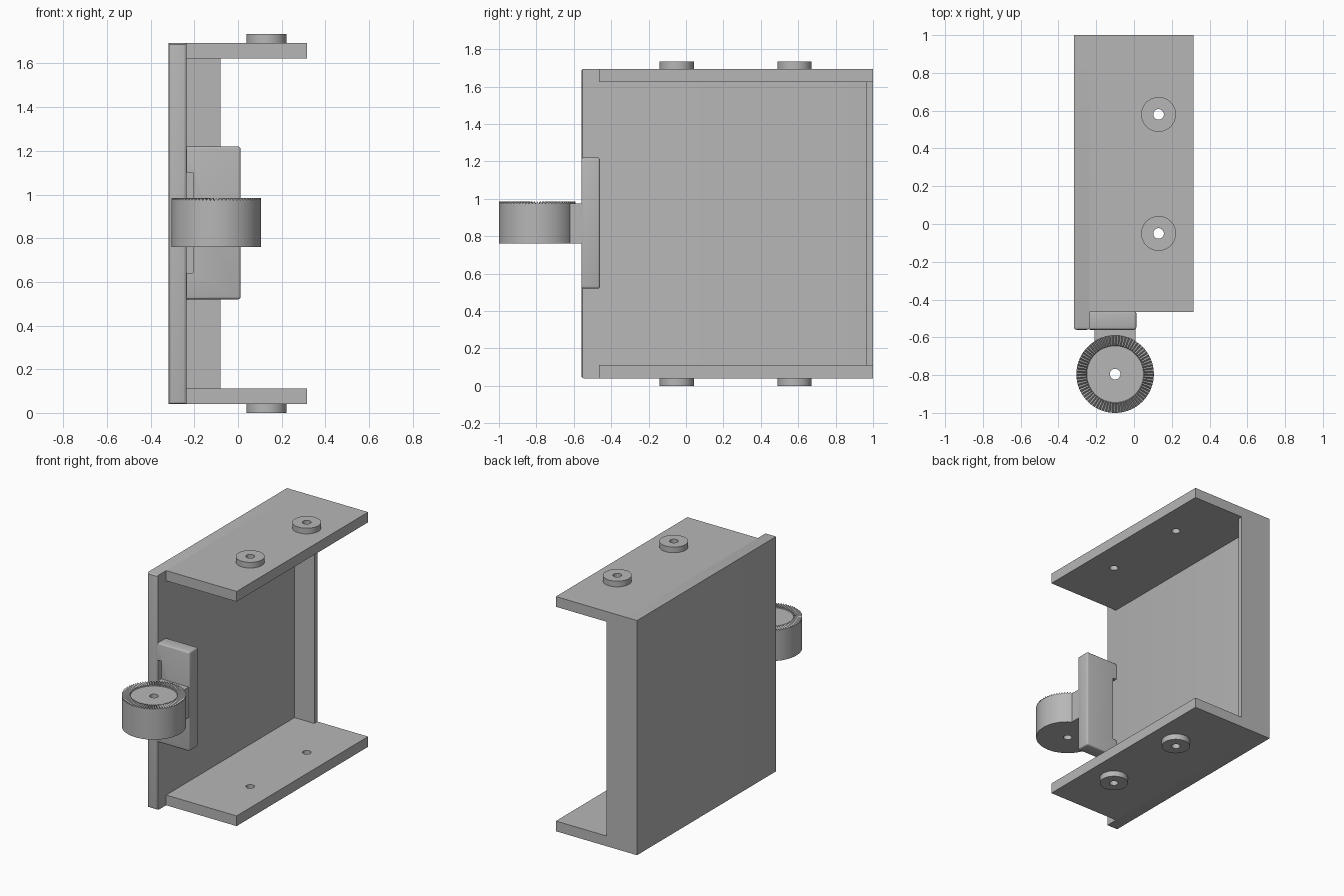
import bpy, bmesh, math

if "Cube" in bpy.data.objects:
    bpy.data.objects.remove(bpy.data.objects["Cube"])

grey = bpy.data.materials.new("plain_grey")
grey.use_nodes = True
colour = (0.47, 0.47, 0.47, 1)
grey.diffuse_color = colour
grey.node_tree.nodes["Principled BSDF"].inputs["Base Color"].default_value = colour


def finish(bm, name, smooth=True):
    bmesh.ops.recalc_face_normals(bm, faces=bm.faces[:])
    mesh = bpy.data.meshes.new(name)
    bm.to_mesh(mesh)
    bm.free()
    mesh.materials.append(grey)
    obj = bpy.data.objects.new(name, mesh)
    bpy.context.collection.objects.link(obj)
    bpy.ops.object.select_all(action="DESELECT")
    obj.select_set(True)
    bpy.context.view_layer.objects.active = obj
    if smooth:
        bpy.ops.object.shade_smooth_by_angle(angle=math.radians(30))
    return obj


def prism(name, points, direction, rounded=None, radius=0.014):
    """Extrude a flat outline; round the edges chosen by the rule."""
    bm = bmesh.new()
    face = bm.faces.new([bm.verts.new(p) for p in points])
    out = bmesh.ops.extrude_face_region(bm, geom=[face])
    moved = [g for g in out["geom"] if isinstance(g, bmesh.types.BMVert)]
    bmesh.ops.translate(bm, verts=moved, vec=direction)
    if rounded:
        edges = [e for e in bm.edges if rounded(e)]
        bmesh.ops.bevel(bm, geom=edges, offset=radius, segments=3,
                        profile=0.5, affect="EDGES")
    return finish(bm, name)


def box(name, x, y, z, rounded=None):
    outline = [(x[i], y[j], z[0]) for i, j in ((0, 0), (1, 0), (1, 1), (0, 1))]
    return prism(name, outline, (0, 0, z[1] - z[0]), rounded)


def lathe(name, profile, centre, sides):
    """Closed ring of (radius, z, tooth depth) points."""
    bm = bmesh.new()
    rings = []
    for r, z, depth in profile:
        rings.append([bm.verts.new((
            centre[0] + r * math.cos(math.tau * i / sides),
            centre[1] + r * math.sin(math.tau * i / sides),
            z - depth * (i % 2))) for i in range(sides)])
    for k, low in enumerate(rings):
        high = rings[(k + 1) % len(rings)]
        for i in range(sides):
            j = (i + 1) % sides
            bm.faces.new((low[i], low[j], high[j], high[i]))
    return finish(bm, name)


FRONT, BACK = -0.56, 1.0
LEFT, INNER, EDGE = -0.318, -0.235, 0.315
BOTTOM, TOP, THICK = 0.04, 1.695, 0.072
HOLE = 0.028

# Side wall with rounded front edges
box("side_wall", (LEFT, INNER), (FRONT, BACK), (BOTTOM, TOP),
    lambda e: all(v.co.y < FRONT + 0.001 for v in e.verts))

# Narrow back strip
box("back_strip", (INNER, -0.08), (0.965, BACK), (BOTTOM + THICK, TOP - THICK))

# Top and bottom flanges, each with two drilled mounting bosses
spots = [(0.13, -0.05), (0.13, 0.58)]
for label, z0, b0, b1 in (("top", TOP - THICK, TOP, 1.735),
                          ("bottom", BOTTOM, 0.0, BOTTOM)):
    flange = box(label + "_flange", (INNER, EDGE), (-0.465, BACK), (z0, z0 + THICK))
    for number, spot in enumerate(spots, 1):
        bpy.ops.mesh.primitive_cylinder_add(vertices=32, radius=HOLE, depth=0.3,
                                            location=(*spot, z0 + THICK / 2))
        cutter = bpy.context.object
        cutter.hide_render = True
        cut = flange.modifiers.new("drill", "BOOLEAN")
        cut.object = cutter
        cut.solver = "EXACT"
        bpy.ops.object.select_all(action="DESELECT")
        flange.select_set(True)
        bpy.context.view_layer.objects.active = flange
        bpy.ops.object.modifier_apply(modifier=cut.name)
        bpy.data.objects.remove(cutter)
        lathe(f"{label}_boss_{number}",
              [(HOLE, b0, 0), (0.092, b0, 0), (0.092, b1, 0), (HOLE, b1, 0)],
              spot, 48)

# Bracket, with a slot between it and the wall
right, low, high = 0.012, 0.52, 1.22
outline = [(INNER, low), (right, low), (right, high), (INNER, high),
           (INNER, 1.1), (-0.205, 1.1), (-0.205, 0.64), (INNER, 0.64)]


def outer_edge(e):
    a, b = (v.co for v in e.verts)
    return any(abs(a[k] - s) < 0.001 and abs(b[k] - s) < 0.001
               for k, s in ((0, right), (2, low), (2, high))) and \
        not (abs(a.x - INNER) < 0.001 and abs(b.x - INNER) < 0.001)


prism("bracket", [(x, FRONT, z) for x, z in outline], (0, 0.1, 0), outer_edge, 0.012)

# Arm ending against the round mount
centre, radius = (-0.1, -0.795), 0.205
arc = [math.radians(58 + 64 * i / 12) for i in range(13)]
arm = [(centre[0] + 0.204 * math.cos(a), centre[1] + 0.204 * math.sin(a), 0.76)
       for a in arc]
arm += [(arm[-1][0], FRONT + 0.005, 0.76), (arm[0][0], FRONT + 0.005, 0.76)]
prism("mount_arm", arm, (0, 0, 0.215))

# Round mount with a ring of radial teeth on top
lathe("toothed_mount",
      [(HOLE, 0.76, 0), (radius, 0.76, 0), (radius, 0.985, 0.012),
       (0.153, 0.985, 0.012), (0.15, 0.973, 0), (HOLE, 0.973, 0)],
      centre, 144)
